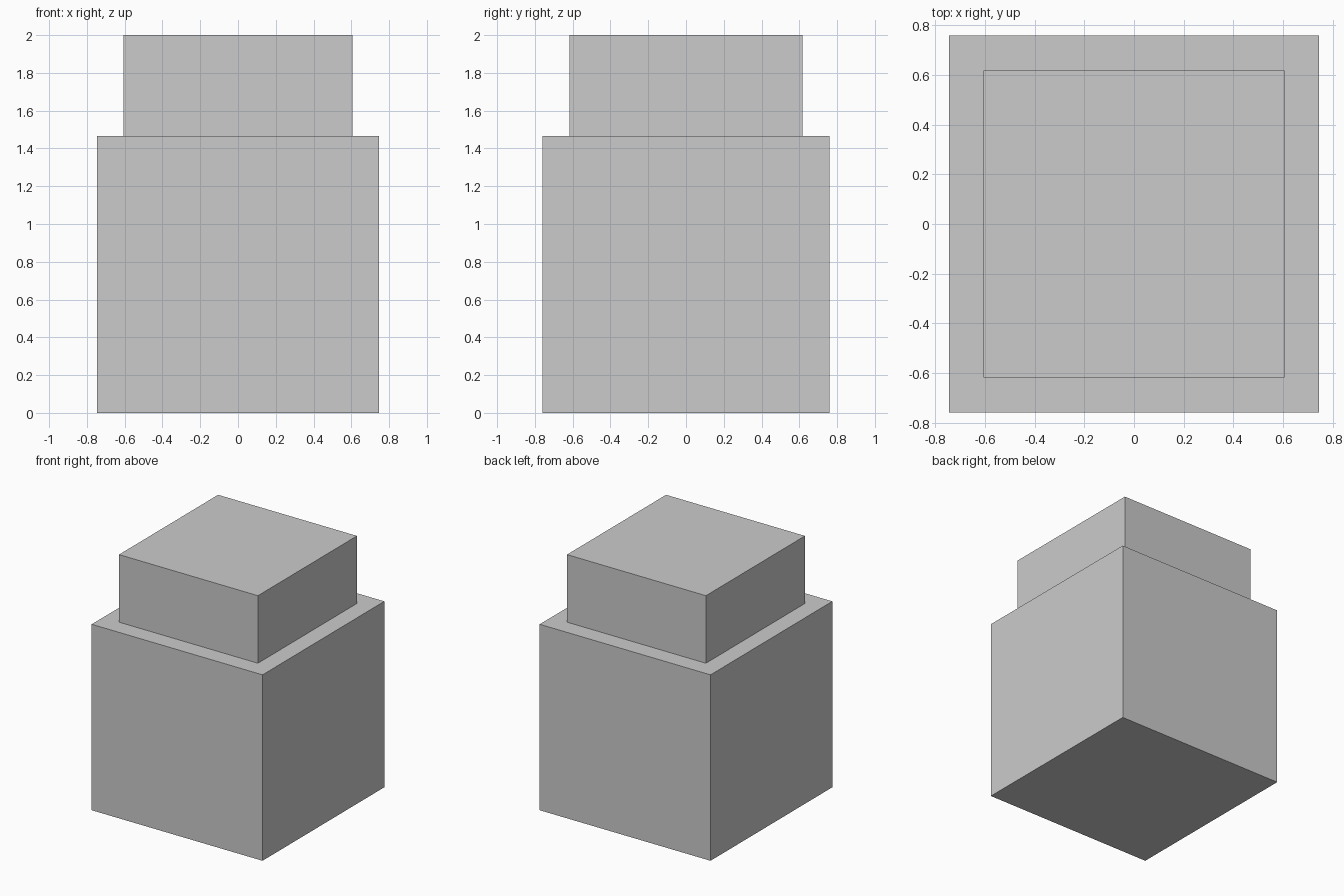
import bpy

if "Cube" in bpy.data.objects:
    bpy.data.objects.remove(bpy.data.objects["Cube"])


def box(name, width, depth, z0, z1):
    """Flat-shaded box centred on x and y, spanning z0 to z1."""
    bpy.ops.mesh.primitive_cube_add(size=1, location=(0, 0, (z0 + z1) / 2))
    obj = bpy.context.object
    obj.name = name
    obj.scale = (width, depth, z1 - z0)
    bpy.ops.object.transform_apply(location=False, rotation=False, scale=True)
    return obj


LEDGE = 1.467

# Large lower block
box("lower_block", 1.491, 1.518, 0, LEDGE)

# Smaller block standing on top of it
box("upper_block", 1.212, 1.235, LEDGE, 2)
